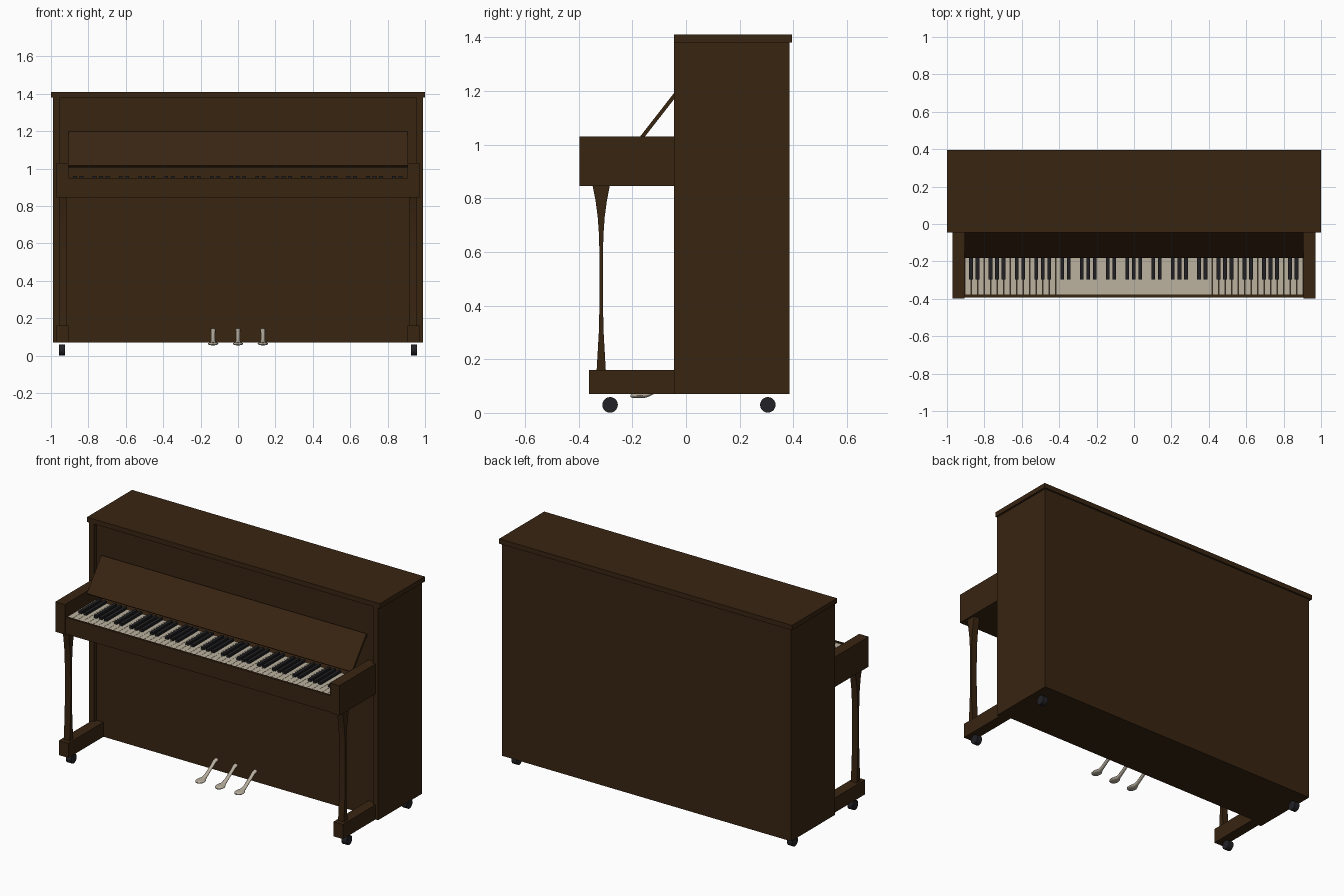
import bpy, bmesh, math

if "Cube" in bpy.data.objects:
    bpy.data.objects.remove(bpy.data.objects["Cube"])


def material(name, rgb):
    m = bpy.data.materials.new(name)
    m.diffuse_color = (*rgb, 1)
    m.use_nodes = True
    m.node_tree.nodes["Principled BSDF"].inputs["Base Color"].default_value = m.diffuse_color
    return m


WOOD = material("dark walnut", (0.040, 0.018, 0.0058))
IVORY = material("ivory", (0.50, 0.45, 0.35))
EBONY = material("ebony black", (0.014, 0.014, 0.016))
METAL = material("pale metal", (0.46, 0.41, 0.33))
RUBBER = material("caster black", (0.016, 0.016, 0.020))


def finish(name, bm, mat):
    bmesh.ops.recalc_face_normals(bm, faces=bm.faces)
    me = bpy.data.meshes.new(name)
    bm.to_mesh(me)
    bm.free()
    me.materials.append(mat)
    ob = bpy.data.objects.new(name, me)
    bpy.context.collection.objects.link(ob)
    return ob


def add_box(bm, x0, x1, y0, y1, z0, z1):
    r = bmesh.ops.create_cube(bm, size=1)
    for v in r["verts"]:
        v.co = (x1 if v.co.x > 0 else x0, y1 if v.co.y > 0 else y0, z1 if v.co.z > 0 else z0)


def box(name, mat, *dims):
    bm = bmesh.new()
    add_box(bm, *dims)
    return finish(name, bm, mat)


def prism(name, mat, profile, x0, x1):
    """Extrude a (y, z) outline along x."""
    bm = bmesh.new()
    f = bm.faces.new([bm.verts.new((x0, y, z)) for y, z in profile])
    r = bmesh.ops.extrude_face_region(bm, geom=[f])
    for v in r["geom"]:
        if isinstance(v, bmesh.types.BMVert):
            v.co.x = x1
    return finish(name, bm, mat)


def smooth(ob, angle=40):
    bpy.ops.object.select_all(action='DESELECT')
    ob.select_set(True)
    bpy.context.view_layer.objects.active = ob
    bpy.ops.object.shade_smooth_by_angle(angle=math.radians(angle))


# cabinet: recessed body, lid
box("cabinet_body", WOOD, -0.955, 0.955, -0.02, 0.385, 0.07, 1.38)
box("lid", WOOD, -1, 1, -0.045, 0.395, 1.38, 1.41)

# key bed and key slip
box("key_bed", WOOD, -0.905, 0.905, -0.38, -0.02, 0.847, 0.925)
box("key_slip", WOOD, -0.905, 0.905, -0.392, -0.378, 0.847, 0.95)

# open fallboard, leaning back
prism("fallboard", WOOD, [(-0.182, 1.016), (-0.04, 1.198), (-0.029, 1.189), (-0.171, 1.007)], -0.905, 0.905)

# leg outline: (z, half depth)
LEG = [(0.16, 0.017), (0.30, 0.009), (0.42, 0.006), (0.55, 0.006), (0.66, 0.008),
       (0.73, 0.013), (0.79, 0.021), (0.847, 0.032)]
LEG_Y = -0.316
outline = [(LEG_Y - d, z) for z, d in LEG] + [(LEG_Y + d, z) for z, d in reversed(LEG)]

# parts repeated left and right
for side, s in (("left", -1), ("right", 1)):
    def span(a, b):
        return sorted((s * a, s * b))
    box(side + "_side_panel", WOOD, *span(0.952, 0.988), -0.045, 0.385, 0.07, 1.38)
    box(side + "_arm", WOOD, *span(0.905, 0.97), -0.397, -0.02, 0.845, 1.03)
    box(side + "_foot", WOOD, *span(0.905, 0.97), -0.362, -0.02, 0.07, 0.16)
    smooth(prism(side + "_front_leg", WOOD, outline, *span(0.917, 0.957)), 30)
    for end, y in (("front", -0.283), ("back", 0.305)):
        n = 20
        ring = [(y + 0.029 * math.cos(2 * math.pi * i / n),
                 0.030 + 0.029 * math.sin(2 * math.pi * i / n)) for i in range(n)]
        smooth(prism(f"{side}_{end}_caster", RUBBER, ring, *span(0.924, 0.958)), 30)

# 52 white keys, black keys between them in groups of two and three
KEYS, X0 = 52, -0.905
PITCH = 1.81 / KEYS
white, black = bmesh.new(), bmesh.new()
for k in range(KEYS):
    x = X0 + k * PITCH
    add_box(white, x + 0.0007, x + PITCH - 0.0007, -0.377, -0.10, 0.92, 0.945)
    if k % 7 in (1, 2, 4, 5, 6):
        add_box(black, x - 0.011, x + 0.009, -0.297, -0.10, 0.93, 0.960)
finish("white_keys", white, IVORY)
finish("black_keys", black, EBONY)

# pedals: oval sections (y, z, half width, half thickness) swept from toe to cabinet
PEDAL = [(-0.207, 0.064, 0.006, 0.004), (-0.202, 0.064, 0.016, 0.007), (-0.190, 0.064, 0.025, 0.009),
         (-0.172, 0.064, 0.028, 0.009), (-0.155, 0.065, 0.024, 0.009), (-0.142, 0.068, 0.015, 0.009),
         (-0.120, 0.078, 0.012, 0.008), (-0.085, 0.100, 0.011, 0.008), (-0.058, 0.117, 0.011, 0.008),
         (-0.040, 0.131, 0.012, 0.009), (-0.015, 0.138, 0.013, 0.009)]
for name, px in (("left_pedal", -0.133), ("middle_pedal", 0.0), ("right_pedal", 0.133)):
    bm = bmesh.new()
    n = 16
    rings = [[bm.verts.new((px + w * math.cos(2 * math.pi * i / n), y, z + t * math.sin(2 * math.pi * i / n)))
              for i in range(n)] for y, z, w, t in PEDAL]
    for a, b in zip(rings, rings[1:]):
        for i in range(n):
            j = (i + 1) % n
            bm.faces.new((a[i], a[j], b[j], b[i]))
    bm.faces.new(rings[0])
    bm.faces.new(rings[-1])
    smooth(finish(name, bm, METAL), 50)
